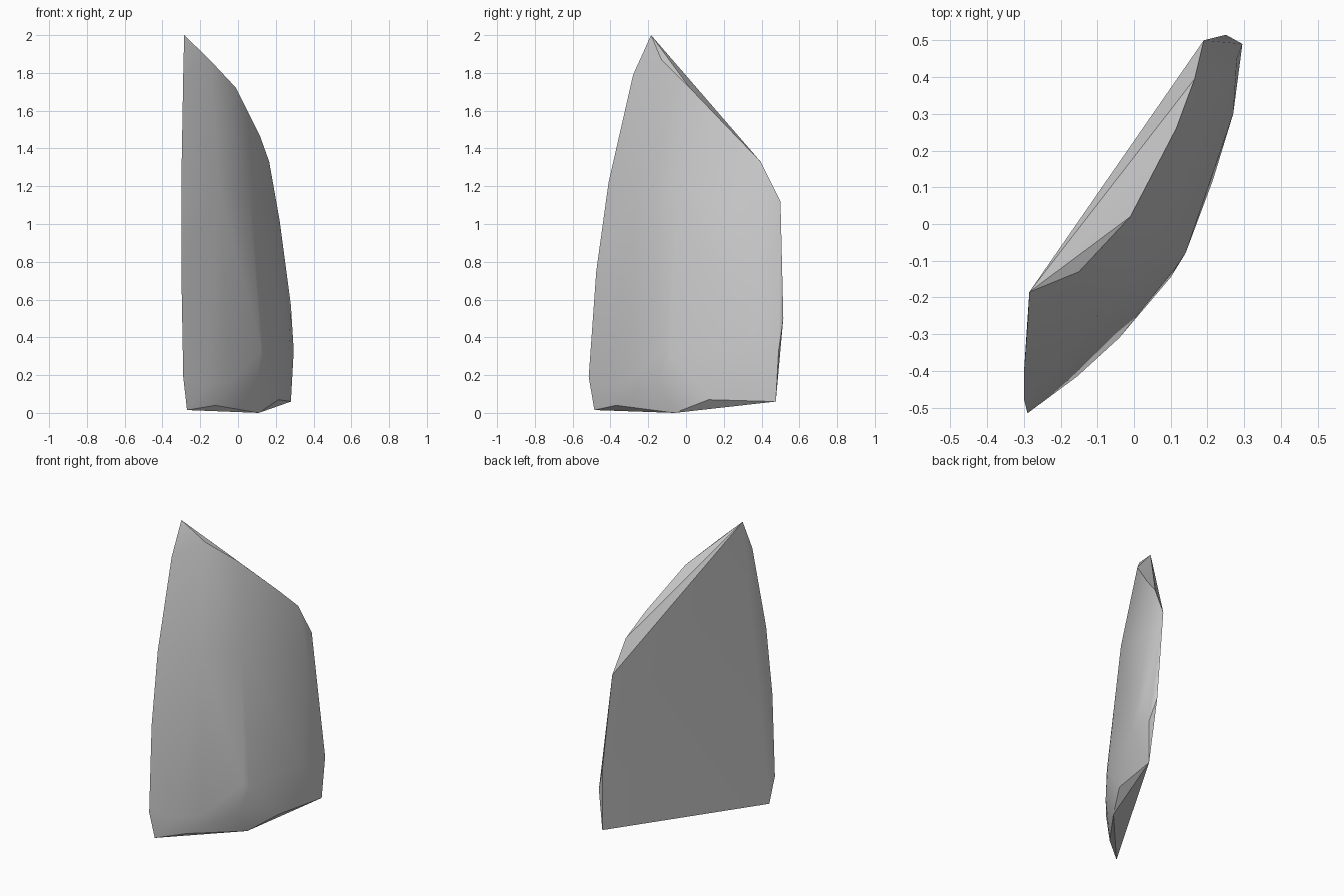
import bpy, bmesh, math

cube = bpy.data.objects.get("Cube")
if cube:
    bpy.data.objects.remove(cube, do_unlink=True)

# Plain stone colour
stone = bpy.data.materials.new("grey_stone")
stone.use_nodes = True
grey = (0.6, 0.6, 0.6, 1)
stone.diffuse_color = grey
stone.node_tree.nodes["Principled BSDF"].inputs["Base Color"].default_value = grey

# Corner points of the shard, grouped by edge
tip = [(-.285, -.185, 2)]
top_edge = [(-.15, -.13, 1.87), (-.01, .02, 1.72), (.115, .26, 1.47), (.165, .395, 1.33)]
rear_edge = [(.19, .5, 1.12), (.25, .515, .5), (.295, .49, .33), (.28, .475, .06)]
near_edge = [(-.29, -.28, 1.79), (-.3, -.41, 1.22), (-.3, -.475, .75),
             (-.29, -.515, .19), (-.27, -.485, .015)]
ridge = [(.06, -.05, 1.18), (.12, -.11, .33), (.1, -.145, .15), (.11, -.06, 0)]
belly = [(-.1, -.25, 1.2), (-.155, -.415, .15), (-.04, -.31, .165), (-.12, -.37, .04)]
flank = [(.22, .4, 1.02), (.28, .45, .57), (.27, .3, .35), (.14, -.08, .3), (.215, .12, .07)]

# Wrap a convex hull around the corners
bm = bmesh.new()
for p in tip + top_edge + rear_edge + near_edge + ridge + belly + flank:
    bm.verts.new(p)
hull = bmesh.ops.convex_hull(bm, input=bm.verts[:])
loose = [v for v in bm.verts if not v.link_faces]
bmesh.ops.delete(bm, geom=loose, context='VERTS')

# Merge the nearly level triangles of the broken back
bmesh.ops.dissolve_limit(bm, angle_limit=math.radians(1.5),
                         verts=bm.verts[:], edges=bm.edges[:])
bmesh.ops.recalc_face_normals(bm, faces=bm.faces[:])
mesh = bpy.data.meshes.new("stone_shard")
bm.to_mesh(mesh)
bm.free()
mesh.materials.append(stone)

shard = bpy.data.objects.new("stone_shard", mesh)
bpy.context.collection.objects.link(shard)
bpy.ops.object.select_all(action='DESELECT')
shard.select_set(True)
bpy.context.view_layer.objects.active = shard
bpy.ops.object.shade_smooth_by_angle(angle=math.radians(30))
